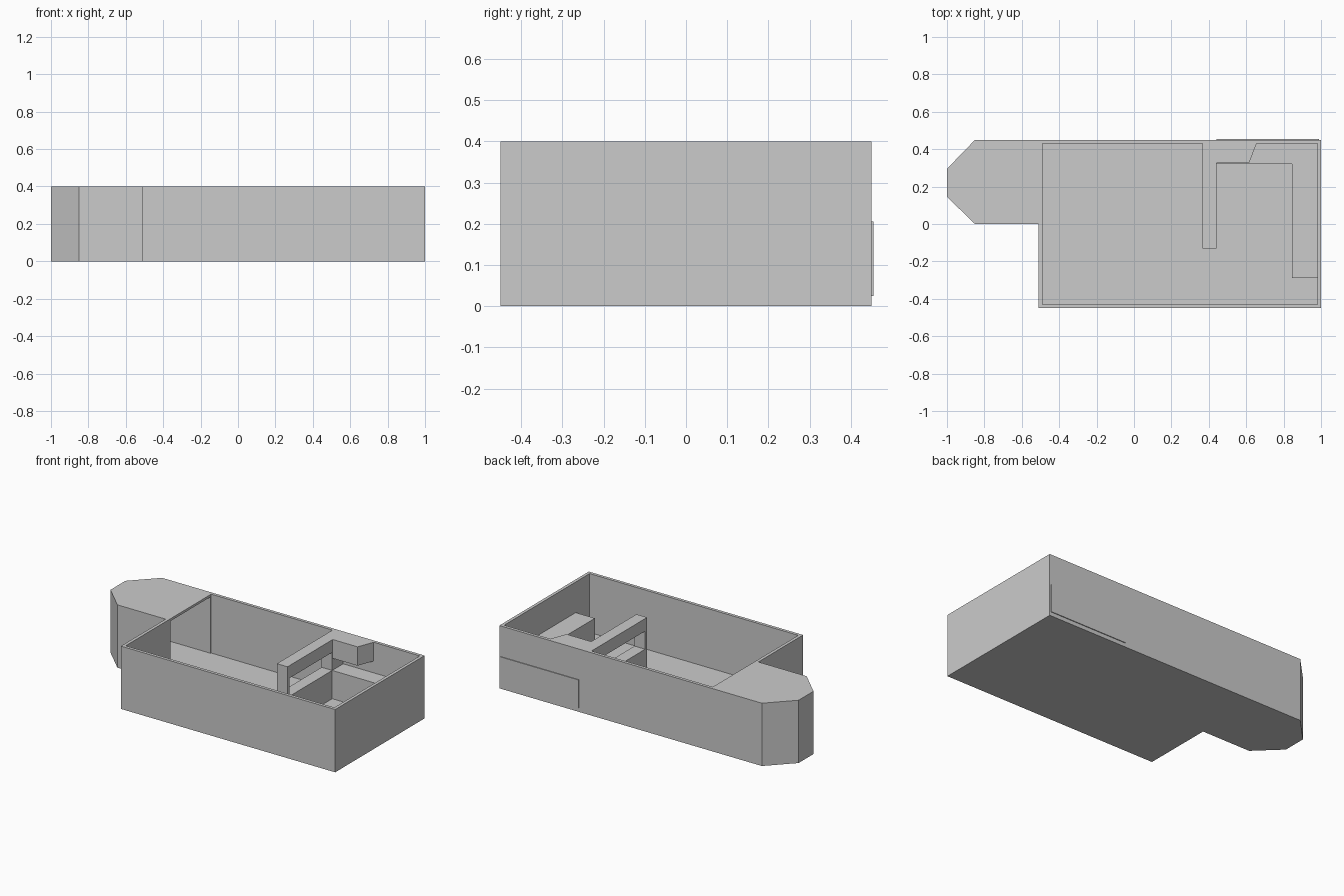
import bpy, bmesh

if "Cube" in bpy.data.objects:
    bpy.data.objects.remove(bpy.data.objects["Cube"])

FLOOR, COUNTER, TOP = 0.025, 0.205, 0.40


def prism(name, points, z0, z1):
    """Extrude a flat outline from z0 to z1."""
    bm = bmesh.new()
    base = bm.faces.new([bm.verts.new((x, y, z0)) for x, y in points])
    ext = bmesh.ops.extrude_face_region(bm, geom=[base])
    for v in ext["geom"]:
        if isinstance(v, bmesh.types.BMVert):
            v.co.z = z1
    bmesh.ops.recalc_face_normals(bm, faces=bm.faces)
    mesh = bpy.data.meshes.new(name)
    bm.to_mesh(mesh)
    bm.free()
    obj = bpy.data.objects.new(name, mesh)
    bpy.context.collection.objects.link(obj)
    return obj


def box(name, x0, x1, y0, y1, z0, z1):
    return prism(name, [(x0, y0), (x1, y0), (x1, y1), (x0, y1)], z0, z1)


def cut(target, cutter):
    mod = target.modifiers.new(cutter.name, 'BOOLEAN')
    mod.operation = 'DIFFERENCE'
    mod.solver = 'EXACT'
    mod.object = cutter
    cutter.hide_render = True
    cutter.hide_set(True)


# Outer shell: rectangular room plus a bevelled bay on the left
shell = prism("outer_shell", [
    (-0.51, -0.45), (1, -0.45), (1, 0.45), (-0.85, 0.45),
    (-1, 0.295), (-1, 0.145), (-0.85, 0), (-0.51, 0)], 0, TOP)

# Open-topped room and roofed bay hollow
cut(shell, box("room_cutter", -0.49, 0.98, -0.43, 0.43, FLOOR, 0.6))
cut(shell, prism("bay_cutter", [
    (-0.45, 0.02), (-0.45, 0.425), (-0.842, 0.425),
    (-0.98, 0.287), (-0.98, 0.153), (-0.842, 0.02)], FLOOR, 0.385))

# Partition with a long window opening
box("partition_base", 0.365, 0.44, -0.13, 0.43, FLOOR, COUNTER)
box("partition_front_post", 0.365, 0.44, -0.13, -0.11, COUNTER, 0.32)
box("partition_back_post", 0.365, 0.44, 0.32, 0.43, COUNTER, 0.32)
box("partition_beam", 0.365, 0.44, -0.13, 0.43, 0.32, TOP)

# Upper cabinet with a slanted end
prism("upper_cabinet", [
    (0.44, 0.325), (0.615, 0.325), (0.655, 0.43), (0.44, 0.43)], 0.28, TOP)

# L-shaped counter
prism("counter", [
    (0.44, 0.32), (0.845, 0.32), (0.845, -0.29),
    (0.98, -0.29), (0.98, 0.43), (0.44, 0.43)], FLOOR, COUNTER)

# Thin raised panel on the outside of the back wall
box("back_panel", 0.44, 0.99, 0.445, 0.455, FLOOR, COUNTER)
